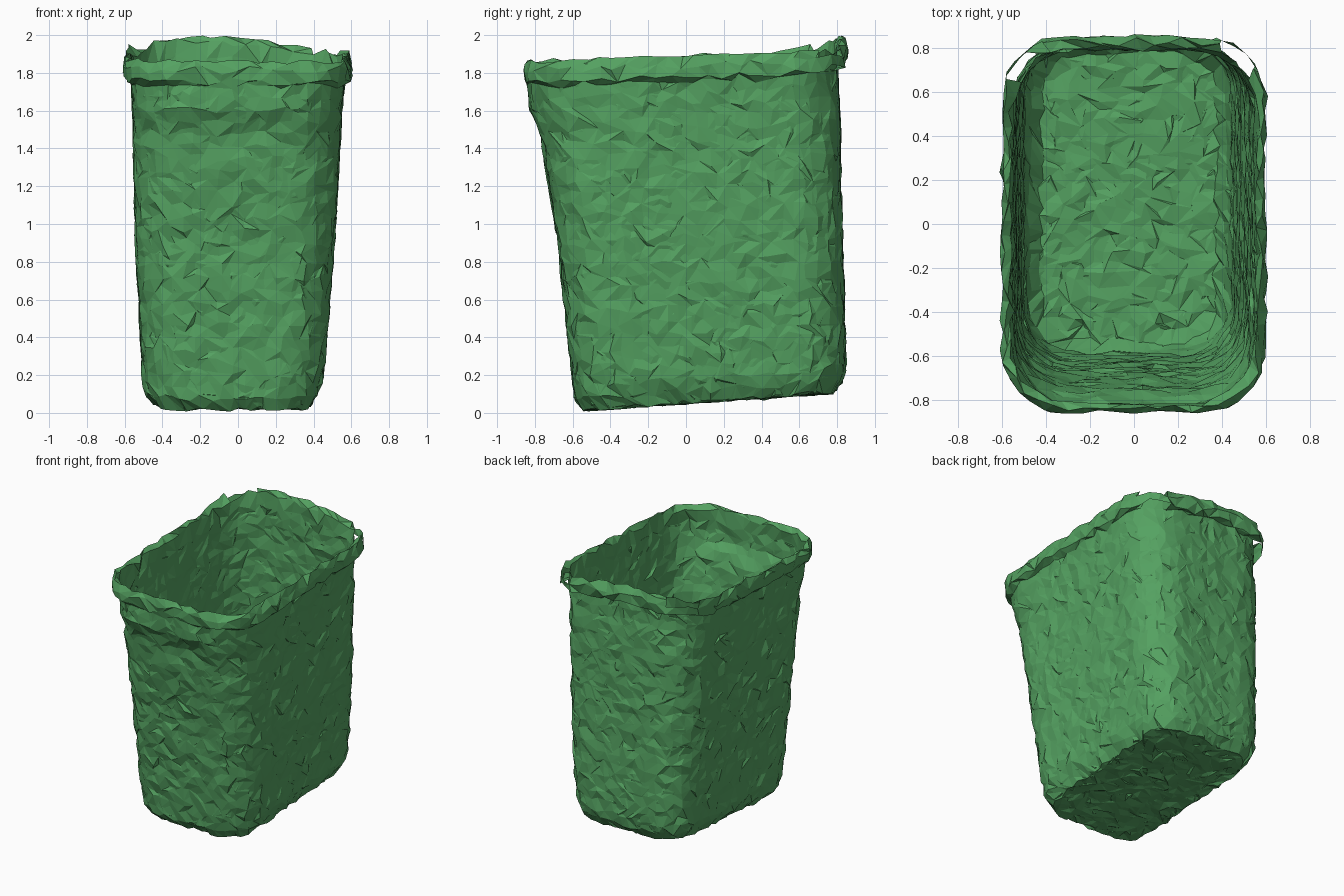
import bpy, bmesh, math, random
from math import exp

random.seed(4)
cube = bpy.data.objects.get("Cube")
if cube:
    bpy.data.objects.remove(cube, do_unlink=True)

green = bpy.data.materials.new("bin green")
green.use_nodes = True
colour = (0.09, 0.36, 0.12, 1)
green.diffuse_color = colour
green.node_tree.nodes["Principled BSDF"].inputs["Base Color"].default_value = colour

SEGMENTS = 72
ROWS = 27
WALL = 0.006

# height fraction, left, right, front, back, corner radius
WALL_KEYS = [
    (0.00, -0.43, 0.38, -0.54, 0.78, 0.20),
    (0.02, -0.47, 0.41, -0.58, 0.82, 0.22),
    (0.06, -0.50, 0.44, -0.59, 0.84, 0.24),
    (0.15, -0.51, 0.46, -0.61, 0.84, 0.24),
    (0.50, -0.54, 0.51, -0.68, 0.82, 0.25),
    (0.80, -0.55, 0.54, -0.77, 0.81, 0.28),
    (0.86, -0.555, 0.55, -0.82, 0.80, 0.29),
    (0.93, -0.56, 0.56, -0.83, 0.80, 0.30),
]
RIM_KEYS = [
    (0.94, -0.59, 0.59, -0.845, 0.84, 0.27),
    (0.975, -0.60, 0.595, -0.85, 0.85, 0.28),
    (1.00, -0.585, 0.575, -0.835, 0.83, 0.28),
    (0.985, -0.56, 0.56, -0.815, 0.80, 0.29),
]


def section(h):
    """Wall cross-section at a height fraction."""
    for a, b in zip(WALL_KEYS, WALL_KEYS[1:]):
        if h <= b[0]:
            t = (h - a[0]) / (b[0] - a[0])
            return [p + (q - p) * t for p, q in zip(a, b)]
    return list(WALL_KEYS[-1])


def inset(key, d):
    h, l, r, f, b, c = key
    return (h, l + d, r - d, f + d, b - d, c - d)


def outline(l, r, f, b, rad):
    """Evenly spaced points round a rounded rectangle."""
    arc = math.pi * rad / 2
    corners = [(r - rad, b - rad), (l + rad, b - rad),
               (l + rad, f + rad), (r - rad, f + rad)]
    sides = [r - l - 2 * rad, b - f - 2 * rad] * 2
    step = (4 * arc + sum(sides)) / SEGMENTS
    for i in range(SEGMENTS):
        d = i * step
        for k, (cx, cy) in enumerate(corners):
            a = k * math.pi / 2
            if d <= arc:
                a += d / rad
                yield cx + rad * math.cos(a), cy + rad * math.sin(a)
                break
            d -= arc
            if d <= sides[k]:
                a += math.pi / 2
                yield (cx + rad * math.cos(a) - d * math.sin(a),
                       cy + rad * math.sin(a) + d * math.cos(a))
                break
            d -= sides[k]


def height(h, x, y):
    """Sloping base and a rim that rises to a hump at the back."""
    low = 0.015 + 0.07 * max(0, y + 0.55)
    hump = 0.09 * exp(-((y - 0.75) / 0.17) ** 2) * exp(-((x + 0.17) / 0.5) ** 2)
    high = 1.86 + 0.035 * (y + 0.85) + hump
    return low + h * (high - low)


bm = bmesh.new()


def ring(key, scale=1.0, lift=0.0):
    h, l, r, f, b, c = key
    cx, cy = (l + r) / 2, (f + b) / 2
    verts = []
    for x, y in outline(l, r, f, b, c):
        x, y = cx + (x - cx) * scale, cy + (y - cy) * scale
        verts.append(bm.verts.new((x, y, height(h, x, y) + lift)))
    return verts


# Rings run from the middle of the base, up, over the rim and down inside
shrink = [i / 13 for i in range(1, 13)]
levels = [0.93 * i / ROWS for i in range(ROWS + 1)]
floor_out = [ring(WALL_KEYS[0], s) for s in shrink]
walls = [ring(section(h)) for h in levels]
rim = [ring(k) for k in RIM_KEYS]
inner = [ring(inset(section(h), WALL), 1, WALL) for h in reversed(levels)]
floor_in = [ring(inset(WALL_KEYS[0], WALL), s, WALL) for s in reversed(shrink)]
rings = floor_out + walls + rim + inner + floor_in
first_rim = len(floor_out) + ROWS
slot_rows = (first_rim, first_rim + 2, first_rim + 3)

for n, (low, high) in enumerate(zip(rings, rings[1:])):
    for i in range(SEGMENTS):
        j = (i + 1) % SEGMENTS
        a, b, c, d = low[i], low[j], high[j], high[i]
        # Narrow openings in the rim at the two back corners
        if n in slot_rows and 0.40 < abs(a.co.x) < 0.56 and a.co.y > 0.62:
            continue
        if random.random() < 0.5:
            bm.faces.new((a, b, c))
            bm.faces.new((a, c, d))
        else:
            bm.faces.new((a, b, d))
            bm.faces.new((b, c, d))
bm.faces.new(list(reversed(rings[0])))
bm.faces.new(rings[-1])

# Even out the crowded floor triangles
for floor in (floor_out, floor_in):
    bmesh.ops.remove_doubles(bm, verts=[v for r in floor for v in r], dist=0.045)
bmesh.ops.triangulate(bm, faces=[f for f in bm.faces if len(f.verts) > 3])
bmesh.ops.recalc_face_normals(bm, faces=bm.faces[:])

# Rough, crumpled facets: the two thin skins weave through each other
bm.normal_update()
for v, n in [(v, v.normal.copy()) for v in bm.verts]:
    push = random.uniform(-0.011, 0.011)
    slide = [random.uniform(-0.022, 0.022) for _ in range(3)]
    along = sum(s * q for s, q in zip(slide, n))
    for k in range(3):
        v.co[k] += slide[k] + n[k] * (push - along)
    v.co.z = min(2.0, max(0.0, v.co.z))

mesh = bpy.data.meshes.new("bin_body")
bm.to_mesh(mesh)
bm.free()
mesh.materials.append(green)
bin_body = bpy.data.objects.new("bin_body", mesh)
bpy.context.collection.objects.link(bin_body)
